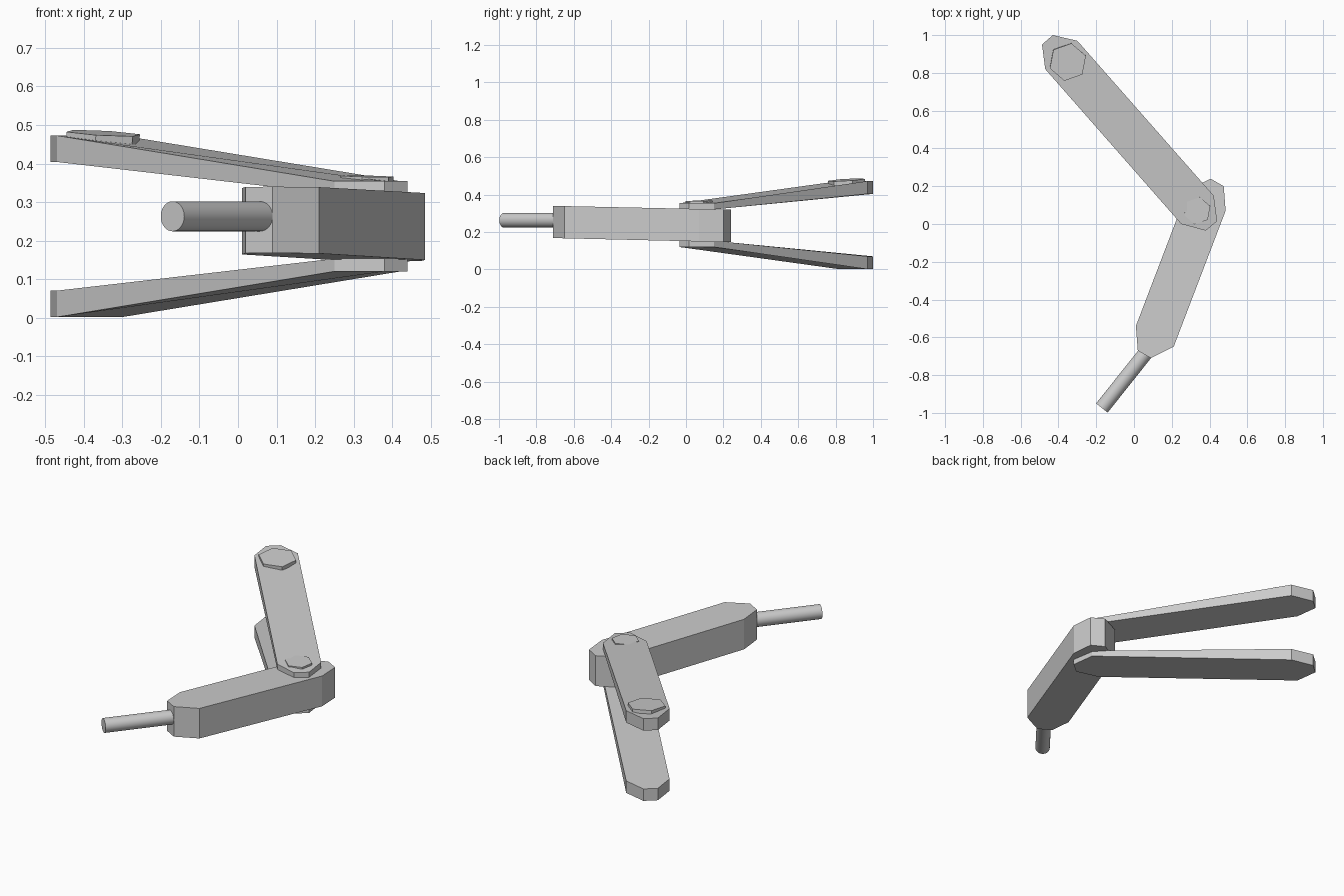
import bpy, bmesh, math
from mathutils import Vector

if "Cube" in bpy.data.objects:
    bpy.data.objects.remove(bpy.data.objects["Cube"])


def slab(name, outline, bottom, top):
    """Prism over a plan outline; bottom/top give z at each (x, y)."""
    bm = bmesh.new()
    lo = [bm.verts.new((x, y, bottom(x, y))) for x, y in outline]
    hi = [bm.verts.new((x, y, top(x, y))) for x, y in outline]
    n = len(outline)
    bm.faces.new(lo)
    bm.faces.new(hi)
    for i in range(n):
        j = (i + 1) % n
        bm.faces.new((lo[i], lo[j], hi[j], hi[i]))
    bmesh.ops.recalc_face_normals(bm, faces=bm.faces)
    me = bpy.data.meshes.new(name)
    bm.to_mesh(me)
    bm.free()
    ob = bpy.data.objects.new(name, me)
    bpy.context.collection.objects.link(ob)
    return ob


def rod(name, a, b, radius, sides, turn=0.0):
    """Cylinder or prism between two points."""
    a, b = Vector(a), Vector(b)
    bpy.ops.mesh.primitive_cylinder_add(vertices=sides, radius=radius, depth=(b - a).length)
    ob = bpy.context.object
    ob.name = name
    axis = (b - a).to_track_quat('Z', 'Y').to_matrix()
    for v in ob.data.vertices:
        c, s = math.cos(turn), math.sin(turn)
        x, y, z = v.co
        v.co = axis @ Vector((c * x - s * y, s * x + c * y, z))
    ob.location = (a + b) / 2
    return ob


# Central lever body, sloping gently down towards the hinge
half = [(0.01, -0.54), (0.02, -0.67), (0.09, -0.71), (0.21, -0.65)]
body = half + [(0.495 - x, -0.47 - y) for x, y in half]
slab("lever_body", body,
     lambda x, y: 0.168 - 0.022 * (y + 0.71) / 0.94,
     lambda x, y: 0.34 - 0.02 * (y + 0.71) / 0.94)

# Pair of tapered side arms, mirrored about the mid height
arm = [(-0.30, 0.97), (-0.43, 1.0), (-0.487, 0.95), (-0.47, 0.82),
       (0.25, 0.0), (0.38, -0.035), (0.44, 0.015), (0.422, 0.15)]
MID = 0.237


def outer(x, y):
    return 0.0015 if x < 0 else 0.120


def inner(x, y):
    return 0.07 if x < 0 else 0.153


slab("lower_arm", arm, outer, inner)
slab("upper_arm", arm,
     lambda x, y: 2 * MID - inner(x, y),
     lambda x, y: 2 * MID - outer(x, y))

# Hexagonal bolt heads lying on the upper arm
along = Vector((0.66, -0.752, 0))
for name, pos, radius, height, slope in (
        ("far_bolt", (-0.35, 0.857, 0.479), 0.101, 0.027, 0.085),
        ("hinge_bolt", (0.335, 0.07, 0.367), 0.073, 0.030, 0.03)):
    axis = Vector((along.x * slope, along.y * slope, 1)).normalized()
    top = Vector(pos)
    rod(name, top - axis * height, top, radius, 6, math.radians(8))

# Round handle rod at the front end
rod("handle_rod", (-0.17, -0.974, 0.263), (0.10, -0.635, 0.263), 0.039, 32)
bpy.ops.object.shade_smooth_by_angle(angle=math.radians(30))
